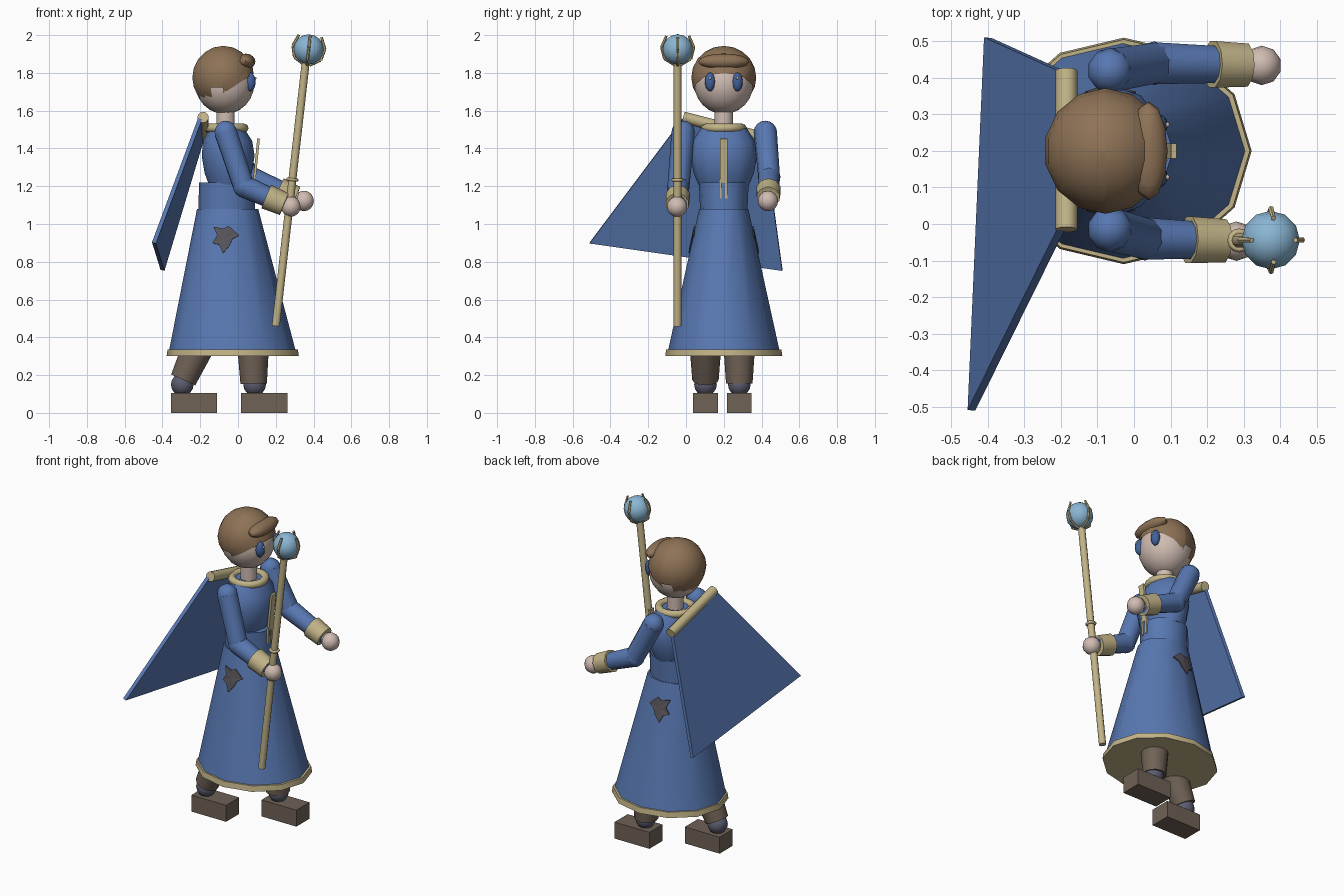
import bpy, bmesh, math
from mathutils import Vector, Matrix

if "Cube" in bpy.data.objects:
    bpy.data.objects.remove(bpy.data.objects["Cube"])


def mat(name, r, g, b):
    m = bpy.data.materials.new(name)
    lin = [(c / 255 / 12.92 if c < 10 else ((c / 255 + .055) / 1.055) ** 2.4) for c in (r, g, b)]
    m.diffuse_color = (*lin, 1)
    m.use_nodes = True
    m.node_tree.nodes["Principled BSDF"].inputs["Base Color"].default_value = m.diffuse_color
    return m


BLUE = mat("robe_blue", 88, 120, 178)
TAN = mat("trim_tan", 194, 180, 136)
HAIR = mat("hair_brown", 142, 114, 86)
SKIN = mat("skin", 208, 188, 178)
ORB = mat("orb_light_blue", 138, 182, 212)
BOOT = mat("boot_brown", 112, 98, 86)
ANKLE = mat("ankle_grey", 92, 94, 112)
PATCH = mat("patch_grey", 88, 84, 90)
EYE = mat("eye_blue", 66, 98, 155)


def finish(name, bm, m, angle=40):
    bmesh.ops.recalc_face_normals(bm, faces=bm.faces)
    me = bpy.data.meshes.new(name)
    bm.to_mesh(me)
    bm.free()
    me.materials.append(m)
    ob = bpy.data.objects.new(name, me)
    bpy.context.collection.objects.link(ob)
    if angle:
        bpy.ops.object.select_all(action='DESELECT')
        ob.select_set(True)
        bpy.context.view_layer.objects.active = ob
        bpy.ops.object.shade_smooth_by_angle(angle=math.radians(angle))
    return ob


def ball(name, c, r, m, u=12, v=8, angle=60):
    bm = bmesh.new()
    r = r if isinstance(r, tuple) else (r, r, r)
    bmesh.ops.create_uvsphere(bm, u_segments=u, v_segments=v, radius=1,
                              matrix=Matrix.Translation(c) @ Matrix.Diagonal((*r, 1)))
    return finish(name, bm, m, angle)


def rod(name, a, b, r1, r2, m, n=10):
    a, b = Vector(a), Vector(b)
    bm = bmesh.new()
    rot = (b - a).to_track_quat('Z', 'Y').to_matrix().to_4x4()
    bmesh.ops.create_cone(bm, cap_ends=True, segments=n, radius1=r1, radius2=r2,
                          depth=(b - a).length, matrix=Matrix.Translation((a + b) / 2) @ rot)
    return finish(name, bm, m)


def box(name, c, s, m, tilt=0):
    bm = bmesh.new()
    bmesh.ops.create_cube(bm, size=1, matrix=Matrix.Translation(c)
                          @ Matrix.Rotation(tilt, 4, 'Y') @ Matrix.Diagonal((*s, 1)))
    return finish(name, bm, m, 0)


def lathe(name, rings, m, n=12):
    """Closed stack of elliptical rings (z, centre x, rx, ry) around y = 0.2."""
    bm = bmesh.new()
    loops = [[bm.verts.new((cx + rx * math.cos(i * math.tau / n),
                            .2 + ry * math.sin(i * math.tau / n), z)) for i in range(n)]
             for z, cx, rx, ry in rings]
    for a, b in zip(loops, loops[1:]):
        for i in range(n):
            j = (i + 1) % n
            bm.faces.new((a[i], a[j], b[j], b[i]))
    bm.faces.new(loops[0])
    bm.faces.new(loops[-1])
    return finish(name, bm, m)


def ring(name, c, major, minor, m, axis=(0, 0, 1), n=16, k=8):
    bm = bmesh.new()
    rot = Vector(axis).to_track_quat('Z', 'Y')
    g = [[bm.verts.new(Vector(c) + rot @ Vector((
        (major + minor * math.cos(q * math.tau / k)) * math.cos(p * math.tau / n),
        (major + minor * math.cos(q * math.tau / k)) * math.sin(p * math.tau / n),
        minor * math.sin(q * math.tau / k)))) for q in range(k)] for p in range(n)]
    for p in range(n):
        for q in range(k):
            p2, q2 = (p + 1) % n, (q + 1) % k
            bm.faces.new((g[p][q], g[p2][q], g[p2][q2], g[p][q2]))
    return finish(name, bm, m, 80)


# Robe
lathe("skirt", [(.33, -.03, .335, .295), (1.08, -.055, .162, .13)], BLUE)
lathe("skirt_hem", [(.30, -.028, .35, .31), (.335, -.028, .345, .305)], TAN)
lathe("waist", [(1.07, -.06, .15, .125), (1.22, -.06, .146, .132)], BLUE)
lathe("torso", [(1.21, -.055, .10, .135), (1.27, -.052, .125, .16), (1.36, -.052, .14, .176),
                (1.44, -.055, .13, .165), (1.51, -.06, .09, .12)], BLUE)
ring("collar", (-.065, .2, 1.508), .098, .023, TAN)
box("chest_strip", (.097, .2, 1.335), (.014, .042, .235), TAN, .1)
for y in (.181, .213):
    box("strip_tail", (.085, y, 1.185), (.012, .014, .1), TAN, .05)

# Torn patches following both sides of the skirt
outline = [(-.13, .985), (-.075, .975), (-.05, .99), (.005, .94), (-.03, .92),
           (-.045, .885), (-.08, .845), (-.1, .89), (-.135, .9), (-.11, .94)]
for s in (-1, 1):
    bm = bmesh.new()

    def on_skirt(x, z):
        t = (z - .33) / .75
        rx, ry = .335 - .173 * t, .295 - .165 * t
        return bm.verts.new((x, .2 + s * (ry * math.sqrt(1 - ((x + .03 + .025 * t) / rx) ** 2) + .005), z))
    mid = on_skirt(-.065, .93)
    vs = [on_skirt(x, z) for x, z in outline]
    for i in range(len(vs)):
        bm.faces.new((mid, vs[i - 1], vs[i]))
    ob = finish("skirt_patch", bm, PATCH, 0)
    ob.modifiers.new("thickness", 'SOLIDIFY').thickness = .006
    ob.modifiers["thickness"].offset = 0

# Head
rod("neck", (-.065, .2, 1.48), (-.065, .2, 1.63), .05, .05, SKIN)
ball("head", (-.07, .2, 1.745), (.157, .157, .163), SKIN, 16, 12)
bm = bmesh.new()
bmesh.ops.create_uvsphere(bm, u_segments=14, v_segments=10, radius=1, matrix=Matrix.Translation(
    (-.078, .2, 1.775)) @ Matrix.Diagonal((.168, .172, .168, 1)))


def cut(co, no, front_only):
    geo = [f for f in bm.faces if not front_only or f.calc_center_median().x > -.08]
    geo += list({e for f in geo for e in f.edges}) + list({v for f in geo for v in f.verts})
    bmesh.ops.bisect_plane(bm, geom=geo, plane_co=co, plane_no=no, clear_inner=front_only)


cut((-.08, 0, 0), (1, 0, 0), False)          # split behind the ears
cut((-.08, .2, 1.69), (-.65, 0, 1), True)    # open the face
finish("hair", bm, HAIR, 50)
ball("fringe", (.04, .2, 1.86), (.052, .135, .042), HAIR)
for y in (.128, .272):
    ball("eye", (.066, y, 1.752), (.027, .028, .05), EYE)
    ball("eye_glint", (.091, y, 1.772), .007, SKIN, 8, 6)

# Arms: shoulder, elbow, wrist, cuff end, hand
arms = [((-.065, -.015, 1.485), (.03, -.04, 1.2), (.15, -.043, 1.145), (.245, -.046, 1.105), (.28, -.047, 1.092)),
        ((-.065, .42, 1.485), (.055, .44, 1.25), (.215, .437, 1.18), (.305, .435, 1.14), (.35, .434, 1.122))]
for sh, el, wr, ce, ha in arms:
    ball("shoulder", sh, .062, BLUE, 10, 8)
    rod("upper_arm", sh, el, .062, .058, BLUE)
    ball("elbow", el, .06, BLUE, 10, 8)
    rod("forearm", el, ce, .06, .05, BLUE)
    rod("cuff", wr, ce, .067, .062, TAN)
    rod("wrist", ce, ha, .035, .03, SKIN, 8)
    ball("hand", ha, .054, SKIN, 10, 8)

# Legs and shoes
for fx, y, top, low in ((.138, .282, (.08, .282, .34), (.083, .282, .155)),
                        (-.233, .103, (-.215, .103, .34), (-.29, .103, .175))):
    rod("boot", low, top, .07, .083, BOOT, 12)
    ball("ankle", (low[0] + (.005 if fx > 0 else -.005), y, .15), .06, ANKLE)
    box("shoe", (fx, y, .0525), (.246, .132, .105), BOOT)

# Cape hanging from a tilted bar
rod("cape_bar", (-.185, -.015, 1.565), (-.185, .42, 1.455), .03, .03, TAN, 12)
bm = bmesh.new()
cape = [(-.2, -.015, 1.56), (-.19, .415, 1.45), (-.4, .51, .755), (-.445, -.51, .9)]
bm.faces.new([bm.verts.new(p) for p in cape])
ob = finish("cape", bm, BLUE, 0)
ob.modifiers.new("thickness", 'SOLIDIFY').thickness = .022
ob.modifiers["thickness"].offset = 0

# Staff with orb and prongs
rod("staff", (.2, -.045, .46), (.36, -.045, 1.87), .021, .021, TAN)
ring("staff_ring", (.288, -.045, 1.235), .024, .009, TAN, (.113, 0, 1), 12, 6)
orb = Vector((.374, -.044, 1.924))
ball("orb", orb, .08, ORB, 12, 8)
tilt = Matrix.Rotation(.113, 3, 'Y')
for k in range(4):
    spin = Matrix.Rotation(k * math.pi / 2, 3, 'Z')
    pts = [orb + tilt @ spin @ Vector((r, 0, z))
           for r, z in ((.015, -.082), (.07, -.05), (.086, .01), (.06, .072))]
    for a, b in zip(pts, pts[1:]):
        rod("prong", a, b, .008, .007, TAN, 6)
